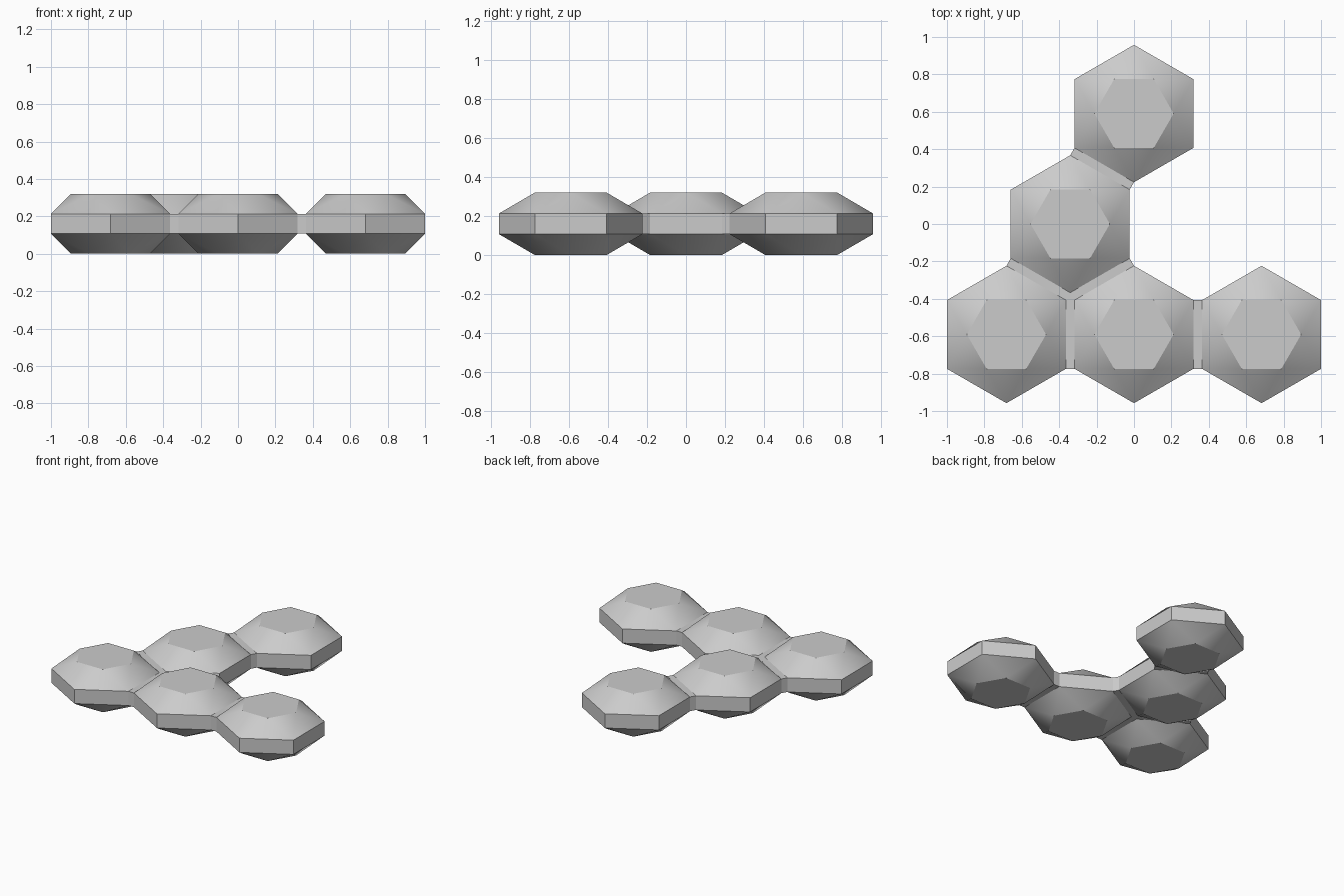
import bpy
import bmesh
from math import cos, sin, pi, radians, atan2, hypot
from mathutils import Vector

cube = bpy.data.objects.get("Cube")
if cube:
    bpy.data.objects.remove(cube, do_unlink=True)

SPACING = 0.682              # distance between neighbouring cells
APOTHEM = 0.318
RADIUS = APOTHEM / cos(pi / 6)
CAP = 0.212                  # radius of the flat hexagon on top and bottom
HEIGHT, LOW, HIGH = 0.32, 0.107, 0.213
ROW = SPACING * cos(pi / 6)

grey = bpy.data.materials.new("grey")
grey.use_nodes = True
colour = (0.6, 0.6, 0.6, 1)
grey.diffuse_color = colour
grey.node_tree.nodes["Principled BSDF"].inputs["Base Color"].default_value = colour


def finish(bm, name, location, smooth=False):
    bmesh.ops.recalc_face_normals(bm, faces=bm.faces)
    mesh = bpy.data.meshes.new(name)
    bm.to_mesh(mesh)
    bm.free()
    mesh.materials.append(grey)
    obj = bpy.data.objects.new(name, mesh)
    obj.location = location
    bpy.context.collection.objects.link(obj)
    if smooth:
        bpy.ops.object.select_all(action="DESELECT")
        obj.select_set(True)
        bpy.context.view_layer.objects.active = obj
        bpy.ops.object.shade_smooth_by_angle(angle=radians(27))
    return obj


def hexagon(bm, radius, z, turn):
    return [bm.verts.new((radius * cos(i * pi / 3 + turn),
                          radius * sin(i * pi / 3 + turn), z)) for i in range(6)]


def cell(name, x, y):
    """Hexagonal prism with faceted, gem-like caps above and below."""
    bm = bmesh.new()
    rims = [hexagon(bm, RADIUS, z, pi / 6) for z in (LOW, HIGH)]
    caps = [hexagon(bm, CAP, z, 0) for z in (0, HEIGHT)]
    for i in range(6):
        j = (i + 1) % 6
        bm.faces.new((rims[0][i], rims[0][j], rims[1][j], rims[1][i]))
        for rim, cap in zip(rims, caps):
            bm.faces.new((cap[i], cap[j], rim[i]))
            bm.faces.new((rim[i], rim[j], cap[j]))
    for cap in caps:
        bm.faces.new(cap)
    finish(bm, name, (x, y, 0), smooth=True)


def slab(name, points):
    """Flat plate between the two rim heights."""
    bm = bmesh.new()
    face = bm.faces.new([bm.verts.new((p[0], p[1], LOW)) for p in points])
    top = bmesh.ops.extrude_face_region(bm, geom=[face])["geom"]
    for v in top:
        if isinstance(v, bmesh.types.BMVert):
            v.co.z = HIGH
    finish(bm, name, (0, 0, 0))


# Hexagonal cells
centres = {
    "front_right": (-SPACING, -ROW),
    "front_middle": (0, -ROW),
    "front_left": (SPACING, -ROW),
    "middle": (-SPACING / 2, 0),
    "back": (0, ROW),
}
for place, (x, y) in centres.items():
    cell(place + "_cell", x, y)

# Bridges joining facing sides of neighbouring cells
places = list(centres)
for n, a in enumerate(places):
    for b in places[n + 1:]:
        pa, pb = Vector(centres[a]), Vector(centres[b])
        if (pb - pa).length > SPACING * 1.05:
            continue
        along = (pb - pa).normalized()
        across = Vector((-along.y, along.x)) * RADIUS / 2
        start, end = pa + along * APOTHEM, pb - along * APOTHEM
        slab(a + "_to_" + b + "_bridge",
             (start - across, end - across, end + across, start + across))

# Small filler where three cells meet
gap = SPACING / 2 - APOTHEM
slab("junction_filler", ((-SPACING / 2 - gap, -ROW + RADIUS / 2),
                         (-SPACING / 2 + gap, -ROW + RADIUS / 2),
                         (-SPACING / 2, -RADIUS)))
